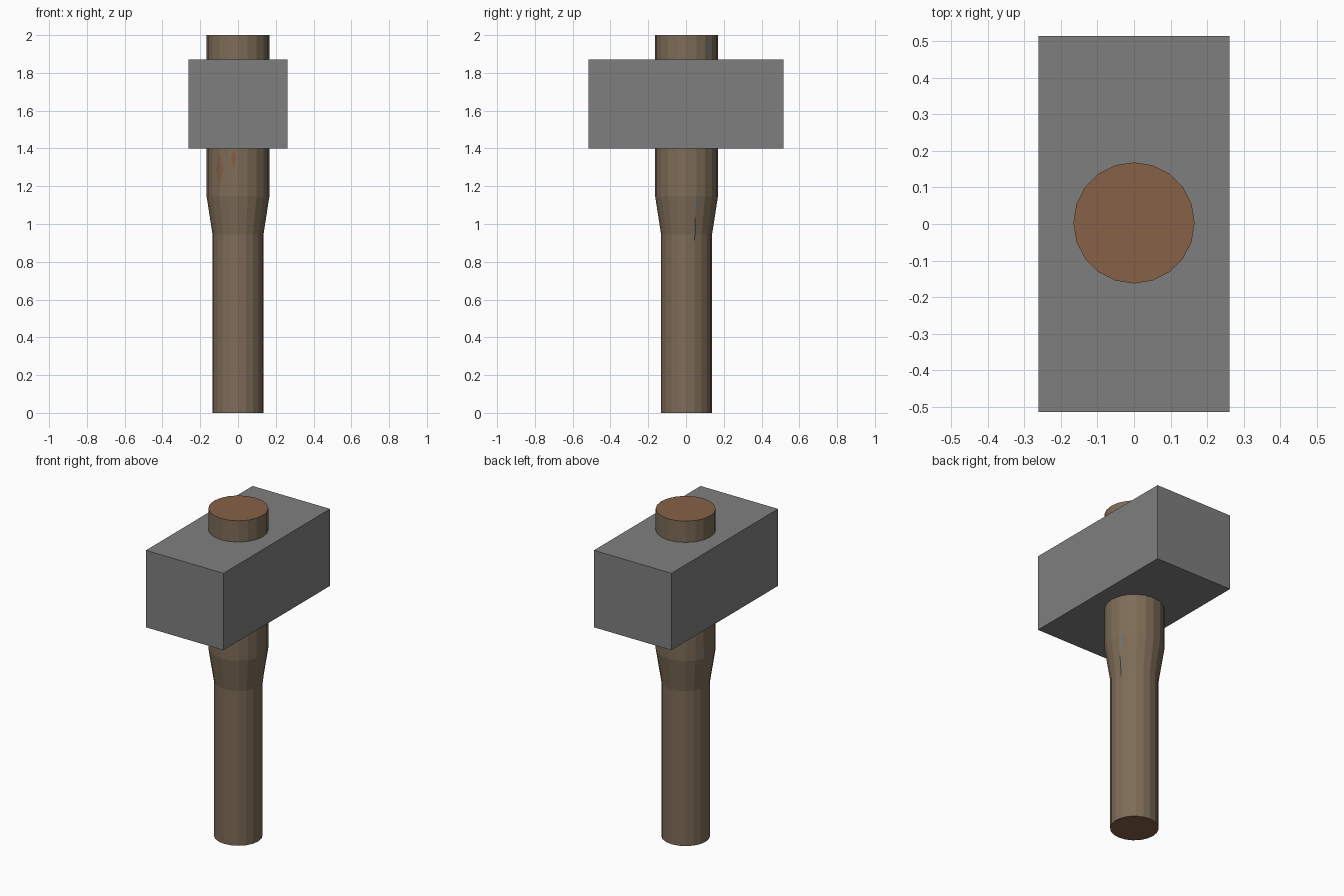
import bpy, bmesh, math

if "Cube" in bpy.data.objects:
    bpy.data.objects.remove(bpy.data.objects["Cube"])

SIDES = 20
# handle profile: (height, radius)
PROFILE = [(0, 0.135), (0.945, 0.135), (1.145, 0.166), (2.0, 0.166)]
CY = 0.003


def material(name, rgb):
    m = bpy.data.materials.new(name)
    m.diffuse_color = (*rgb, 1)
    m.use_nodes = True
    m.node_tree.nodes["Principled BSDF"].inputs["Base Color"].default_value = m.diffuse_color
    return m


steel = material("grey steel", (0.212, 0.212, 0.212))
wood = material("brown wood", (0.208, 0.150, 0.096))
end_wood = material("end grain", (0.245, 0.120, 0.064))
grey_fleck = material("blue grey fleck", (0.15, 0.17, 0.18))
rust_fleck = material("rusty fleck", (0.23, 0.11, 0.06))


def make(name, bm, *mats):
    me = bpy.data.meshes.new(name)
    bm.to_mesh(me)
    bm.free()
    ob = bpy.data.objects.new(name, me)
    for m in mats:
        me.materials.append(m)
    bpy.context.collection.objects.link(ob)
    return ob


# handle: lofted rings, with end caps in a redder wood
bm = bmesh.new()
rings = []
for z, r in PROFILE:
    rings.append([bm.verts.new((r * math.cos(2 * math.pi * i / SIDES),
                                r * math.sin(2 * math.pi * i / SIDES) + CY, z))
                  for i in range(SIDES)])
for lo, hi in zip(rings, rings[1:]):
    for i in range(SIDES):
        j = (i + 1) % SIDES
        bm.faces.new((lo[i], lo[j], hi[j], hi[i]))
bm.faces.new(rings[0][::-1]).material_index = 1
bm.faces.new(rings[-1]).material_index = 1
make("handle", bm, wood, end_wood)

# hammer head block
bm = bmesh.new()
bmesh.ops.create_cube(bm, size=1)
bmesh.ops.scale(bm, vec=(0.524, 1.03, 0.47), verts=bm.verts)
bmesh.ops.translate(bm, vec=(0, 0, 1.635), verts=bm.verts)
make("hammer_head", bm, steel)


def on_handle(deg, z):
    """Point just above the faceted handle surface."""
    for (z0, r0), (z1, r1) in zip(PROFILE, PROFILE[1:]):
        if z <= z1:
            r = r0 + (r1 - r0) * (z - z0) / (z1 - z0)
            break
    step = 360 / SIDES
    off = math.radians(deg % step - step / 2)
    r = r * math.cos(math.radians(step / 2)) / math.cos(off) + 0.001
    a = math.radians(deg)
    return (r * math.cos(a), r * math.sin(a) + CY, z)


def flecks(name, mat, spots):
    """Thin diamond marks: (angle, half width in degrees, z0, z1)."""
    bm = bmesh.new()
    for a, w, z0, z1 in spots:
        zm = (z0 + z1) / 2
        bot, top = [bm.verts.new(on_handle(a, z)) for z in (z0, z1)]
        left, right = [bm.verts.new(on_handle(a + s * w, zm)) for s in (-1, 1)]
        bm.faces.new((bot, right, top))
        bm.faces.new((bot, top, left))
    make(name, bm, mat)


# small worn marks on the handle
flecks("grey_marks", grey_fleck, [(18, 3, 0.90, 1.04), (25, 4, 1.147, 1.18),
                                  (22, 3, 1.06, 1.14), (162, 4, 1.15, 1.22),
                                  (45, 5, 1.88, 1.99)])
flecks("rust_marks", rust_fleck, [(234, 8, 1.2, 1.38), (262, 5, 1.29, 1.4)])
